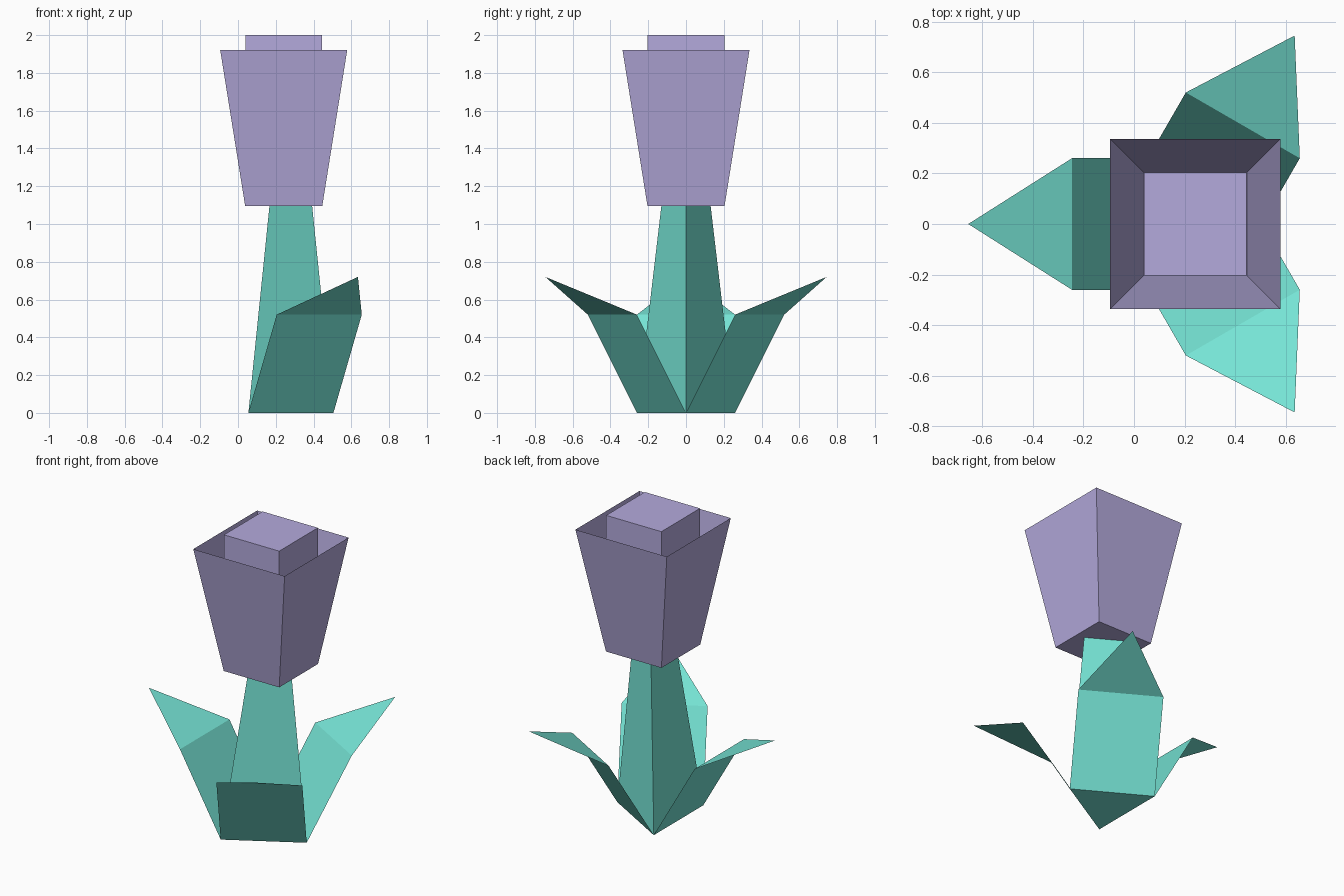
import bpy
import math

if "Cube" in bpy.data.objects:
    bpy.data.objects.remove(bpy.data.objects["Cube"])


def linear(r, g, b):
    return tuple((c / 255 / 12.92) if c < 10 else ((c / 255 + 0.055) / 1.055) ** 2.4
                 for c in (r, g, b)) + (1.0,)


def material(name, rgb):
    mat = bpy.data.materials.new(name)
    mat.diffuse_color = linear(*rgb)
    mat.use_nodes = True
    mat.node_tree.nodes["Principled BSDF"].inputs["Base Color"].default_value = mat.diffuse_color
    return mat


GREEN = material("leaf_green", (118, 228, 213))
LILAC = material("petal_lilac", (180, 170, 220))


def add_mesh(name, verts, faces, mat):
    me = bpy.data.meshes.new(name)
    me.from_pydata(verts, [], faces)
    me.materials.append(mat)
    ob = bpy.data.objects.new(name, me)
    bpy.context.collection.objects.link(ob)
    return ob


def ring(sides, radius, cx, z, start=0.0):
    return [(cx + radius * math.cos(start + math.tau * i / sides),
             radius * math.sin(start + math.tau * i / sides), z) for i in range(sides)]


def side_faces(n, low, high):
    return [(low + i, low + (i + 1) % n, high + (i + 1) % n, high + i) for i in range(n)]


BASE_X, HEAD_X = 0.205, 0.242

# Stem: tapered three-sided column leaning slightly forward
add_mesh("stem", ring(3, 0.3, BASE_X, 0) + ring(3, 0.15, HEAD_X, 1.1),
         [(2, 1, 0), (3, 4, 5)] + side_faces(3, 0, 3), GREEN)

# Leaves: thin folded blades, one from each bottom edge of the stem
# (distance from the stem axis, half width, height)
W = 0.26
for k, angle in enumerate((60, 180, 300)):
    a = math.radians(angle)
    verts = [(BASE_X + d * math.cos(a) - s * math.sin(a),
              d * math.sin(a) + s * math.cos(a), z)
             for d, s, z in ((0.15, -W, 0), (0.15, W, 0), (0.45, W, 0.52),
                             (0.45, -W, 0.52), (0.86, 0, 0.72))]
    add_mesh(f"leaf_{k + 1}", verts, [(0, 3, 2, 1), (3, 4, 2)], GREEN)

# Flower: open flared cup around a straight inner bud
Q, R2 = math.pi / 4, math.sqrt(2)
add_mesh("petal_cup", ring(4, 0.204 * R2, HEAD_X, 1.095, Q) + ring(4, 0.336 * R2, HEAD_X, 1.92, Q),
         [(3, 2, 1, 0)] + side_faces(4, 0, 4), LILAC)
add_mesh("inner_bud", ring(4, 0.203 * R2, HEAD_X, 1.1, Q) + ring(4, 0.203 * R2, HEAD_X, 2.0, Q),
         [(4, 5, 6, 7)] + side_faces(4, 0, 4), LILAC)
